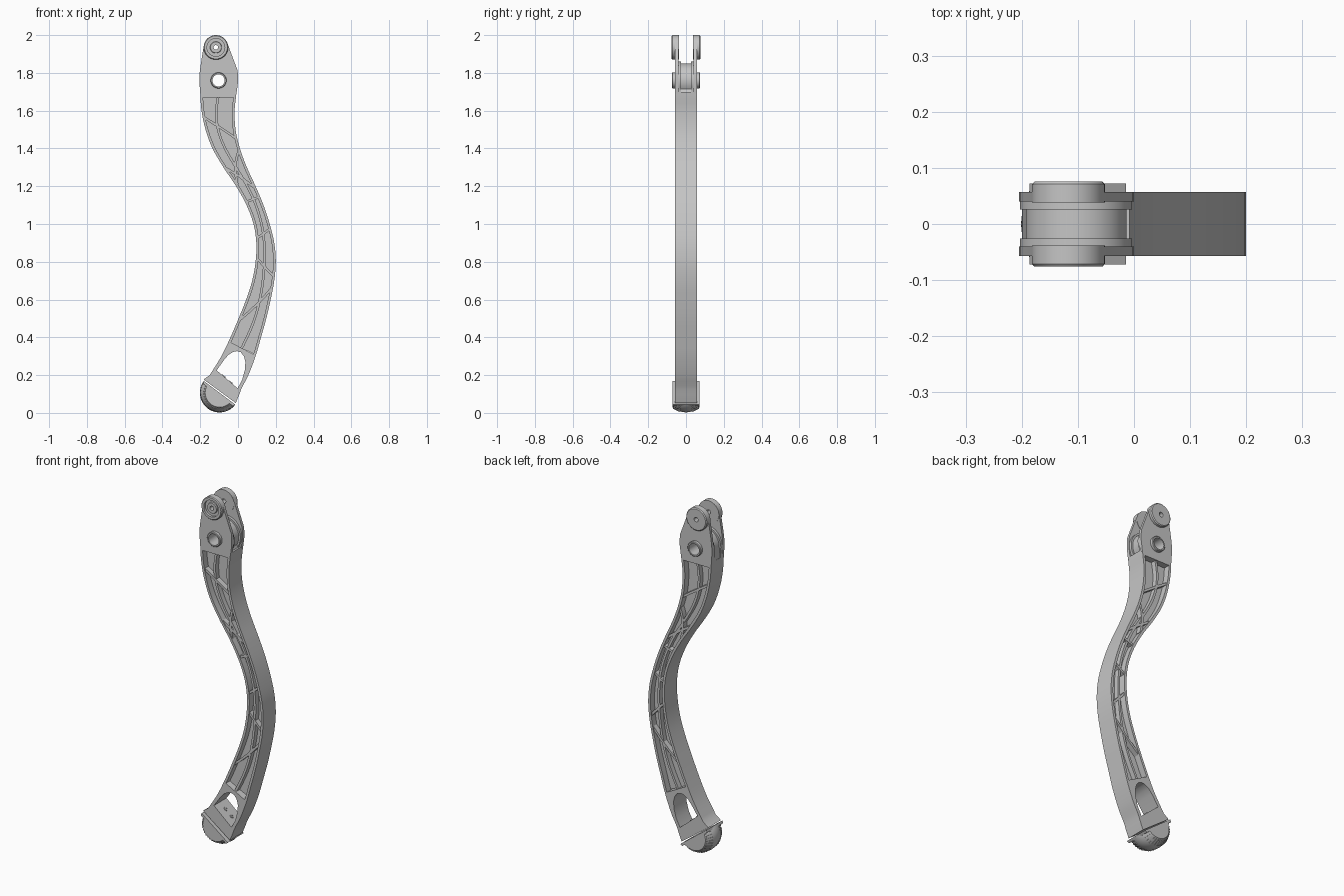
import bpy, bmesh, math
from mathutils import Matrix, Vector

if "Cube" in bpy.data.objects:
    bpy.data.objects.remove(bpy.data.objects["Cube"], do_unlink=True)

GREY = (0.56, 0.56, 0.56, 1)
mat = bpy.data.materials.new("light_grey")
mat.use_nodes = True
mat.diffuse_color = GREY
mat.node_tree.nodes["Principled BSDF"].inputs["Base Color"].default_value = GREY


def finish(name, me):
    """Clean a mesh, give it the material and smooth shading with sharp edges."""
    bm = bmesh.new()
    bm.from_mesh(me)
    bmesh.ops.remove_doubles(bm, verts=bm.verts, dist=0.00005)
    bmesh.ops.recalc_face_normals(bm, faces=bm.faces)
    bm.to_mesh(me)
    bm.free()
    me.materials.clear()
    me.materials.append(mat)
    ob = bpy.data.objects.new(name, me)
    bpy.context.collection.objects.link(ob)
    bpy.ops.object.select_all(action='DESELECT')
    ob.select_set(True)
    bpy.context.view_layer.objects.active = ob
    bpy.ops.object.shade_smooth_by_angle(angle=math.radians(30))
    return ob


def plate(name, loops, y0, y1):
    """Extrude x-z outlines (inner loops become holes) from y0 to y1."""
    cu = bpy.data.curves.new(name, 'CURVE')
    cu.dimensions = '2D'
    cu.fill_mode = 'BOTH'
    cu.extrude = (y1 - y0) / 2
    for loop in loops:
        sp = cu.splines.new('POLY')
        sp.points.add(len(loop) - 1)
        for p, (x, z) in zip(sp.points, loop):
            p.co = (x, z, 0, 1)
        sp.use_cyclic_u = True
    tmp = bpy.data.objects.new("tmp", cu)
    bpy.context.collection.objects.link(tmp)
    bpy.context.view_layer.update()
    me = bpy.data.meshes.new_from_object(
        tmp.evaluated_get(bpy.context.evaluated_depsgraph_get()))
    bpy.data.objects.remove(tmp, do_unlink=True)
    me.transform(Matrix.Translation((0, (y0 + y1) / 2, 0)) @ Matrix.Rotation(math.pi / 2, 4, 'X'))
    return finish(name, me)


def lathe(name, prof, centre, a0=0.0, a1=360.0, n=40, closed=True, matrix=None):
    """Revolve a (y, radius) profile about the y axis through centre."""
    verts, faces, m = [], [], len(prof)
    for i in range(n + 1):
        a = math.radians(a0 + (a1 - a0) * i / n)
        verts += [(r * math.cos(a), y, r * math.sin(a)) for y, r in prof]
    for i in range(n):
        for j in range(m if closed else m - 1):
            k = (j + 1) % m
            faces.append((i * m + j, i * m + k, (i + 1) * m + k, (i + 1) * m + j))
    me = bpy.data.meshes.new(name)
    me.from_pydata(verts, [], faces)
    me.transform(matrix or Matrix.Translation((centre[0], 0, centre[1])))
    return finish(name, me)


def arc(c, r, a0, a1, n=24):
    return [(c[0] + r * math.cos(math.radians(a0 + (a1 - a0) * i / n)),
             c[1] + r * math.sin(math.radians(a0 + (a1 - a0) * i / n))) for i in range(n + 1)]


# Edge positions at z = 0.1, 0.2 ... 1.7
LEFT = [-.215, -.15, -.088, -.04, .003, .043, .075, .093, .097, .082, .045, -.01,
        -.077, -.135, -.172, -.193, -.2]
RIGHT = [.008, .055, .093, .122, .15, .173, .192, .2, .192, .168, .135, .093,
         .047, .01, -.013, -.018, -.008]


def edge(tab, z):
    """Smooth interpolation of an edge table."""
    f = min(max((z - 0.1) / 0.1, 0), len(tab) - 1.0001)
    i = int(f)
    t = f - i
    p0, p1, p2 = tab[max(i - 1, 0)], tab[i], tab[i + 1]
    p3 = tab[min(i + 2, len(tab) - 1)]
    return 0.5 * (2 * p1 + (p2 - p0) * t + (2 * p0 - 5 * p1 + 4 * p2 - p3) * t * t
                  + (3 * p1 - p0 - 3 * p2 + p3) * t ** 3)


def inset(tab, z, w):
    slope = (edge(tab, z + .01) - edge(tab, z - .01)) / .02
    return edge(tab, z) + w * math.sqrt(1 + slope * slope)


def span(a, b, n):
    return [a + (b - a) * i / n for i in range(n + 1)]


def beam(u, z, w=0.014):
    """Point across the beam: u = 0 left flange, u = 1 right flange."""
    l, r = inset(LEFT, z, w), inset(RIGHT, z, -w)
    return (l + (r - l) * u, z)


def pocket_outline(w):
    return ([beam(0, z, w) for z in span(.373, 1.67, 60)]
            + [beam(1, z, w) for z in span(1.67, .31, 60)])


def strip(pts, w):
    """Outline of a band of width w along a path."""
    a, b = [], []
    for i, p in enumerate(pts):
        d = Vector(pts[min(i + 1, len(pts) - 1)]) - Vector(pts[max(i - 1, 0)])
        d.normalize()
        a.append((p[0] - d.y * w / 2, p[1] + d.x * w / 2))
        b.append((p[0] + d.y * w / 2, p[1] - d.x * w / 2))
    return a + b[::-1]


HALF = 0.057
PIVOT, TIP = (-.103, 1.76), (-.117, 1.935)

# Beam frame with the long pocket and the arched window cut through
outline = ([(-.182, .177)] + [(edge(LEFT, z), z) for z in span(.2, 1.7, 70)]
           + [(edge(RIGHT, z), z) for z in span(1.7, .1, 74)] + [(-.012, .052)])
window = [(-.113, .225), (-.002, .13), (.022, .175), (.037, .23), (.039, .27), (.031, .3),
          (.015, .321), (-.004, .327), (-.025, .323), (-.05, .308), (-.072, .283)]
plate("beam_frame", [outline, pocket_outline(.014), window], -HALF, HALF)

# Recessed web inside the pocket
plate("beam_web", [pocket_outline(.006)], -.02, .02)

# Long centre rib and slanted cross ribs
wave = [(z, .5 + .1 * math.sin((z - .35) * 9.5)) for z in span(.335, 1.675, 60)]
plate("centre_rib", [strip([beam(u, z) for z, u in wave], .013)], -.048, .048)
CROSS = [(1.56, 1.46), (1.22, 1.38), (1.29, 1.2), (1.12, 1.14), (.93, .97), (.81, .73), (.5, .65)]
for i, (za, zb) in enumerate(CROSS):
    path = [beam(t, za + (zb - za) * t) for t in span(-.06, 1.06, 6)]
    plate(f"cross_rib_{i + 1}", [strip(path, .013)], -.05, .05)

# Fork cheeks
cheek = ([(-.2, 1.69), (-.205, 1.76), (-.203, 1.8), (-.198, 1.84)]
         + arc(TIP, .065, 175, 22)
         + [(-.003, 1.815), (0, 1.79), (0, 1.75), (-.008, 1.69)])
for side, s in (("front", -1), ("back", 1)):
    y0, y1 = sorted((s * .04, s * HALF))
    plate(f"{side}_cheek", [cheek, arc(PIVOT, .037, 0, 351, 39), arc(TIP, .014, 0, 345, 23)], y0, y1)


def core(r):
    return ([(-.2, 1.69), (-.103 - r, 1.76)] + arc(PIVOT, r, 175, -30)
            + [(-.015, 1.69)])


# Rounded core between the cheeks, with a higher step on each side
hole = arc(PIVOT, .037, 0, 351, 39)
plate("fork_core", [core(.09), hole], -.026, .026)
for side, y in (("front", -.0405), ("back", .0255)):
    plate(f"{side}_core_step", [core(.1), hole], y, y + .015)

# Pivot bushing and the two tip bosses
lathe("pivot_bushing", [(-.075, .032), (-.075, .039), (-.072, .042), (.072, .042),
                        (.075, .039), (.075, .032)], PIVOT)
lathe("front_tip_boss", [(-.038, .012), (-.038, .065), (-.071, .065), (-.076, .061), (-.076, .047),
                         (-.062, .047), (-.062, .031), (-.07, .029), (-.07, .012)], TIP)
lathe("back_tip_boss", [(.038, .013), (.038, .065), (.071, .065), (.076, .06), (.076, .013)], TIP)

# Two screw seats on the window sill
for i, t in enumerate((.33, .67)):
    pos = Vector((-.113 + .111 * t, 0, .225 - .095 * t))
    rot = Vector((0, 1, 0)).rotation_difference(Vector((.65, 0, .76))).to_matrix().to_4x4()
    lathe(f"screw_seat_{i + 1}", [(-.002, .005), (-.002, .012), (.004, .011), (.004, .005)],
          (0, 0), n=16, matrix=Matrix.Translation(pos) @ rot)

# Foot: a flat top slab and a crowned half disc
FOOT, R = (-.0975, .1065), .104
d, nrm = Vector((.8, -.6)), Vector((-.6, -.8))
c = Vector(FOOT)
slab = [c - d * R, c + d * R, c + d * (R - .004) + nrm * .014, c - d * (R - .004) + nrm * .014]
plate("foot_slab", [[tuple(p) for p in slab]], -.072, .072)
crown = [(-.072, 0), (-.072, .076), (-.06, .086), (-.04, .096), (-.02, .102), (0, .104),
         (.02, .102), (.04, .096), (.06, .086), (.072, .076), (.072, 0)]
lathe("foot_crown", crown, FOOT, -36.87, -216.87, 36, closed=False)

# Small tread bars around both shoulders of the crown
bm = bmesh.new()
for i in range(17):
    a = math.radians(-48 - i * 157 / 16)
    for s in (-1, 1):
        radial = Vector((math.cos(a), 0, math.sin(a)))
        along = (Vector((0, s * .040, 0)) - radial * .021).normalized()
        side = along.cross(radial).normalized()
        up = side.cross(along)
        m = Matrix((along, side, up)).transposed().to_4x4()
        m.translation = Vector((FOOT[0], s * .05, FOOT[1])) + radial * .0905
        bmesh.ops.create_cube(bm, size=1, matrix=m @ Matrix.Diagonal((.038, .006, .006, 1)))
me = bpy.data.meshes.new("foot_treads")
bm.to_mesh(me)
bm.free()
finish("foot_treads", me)
